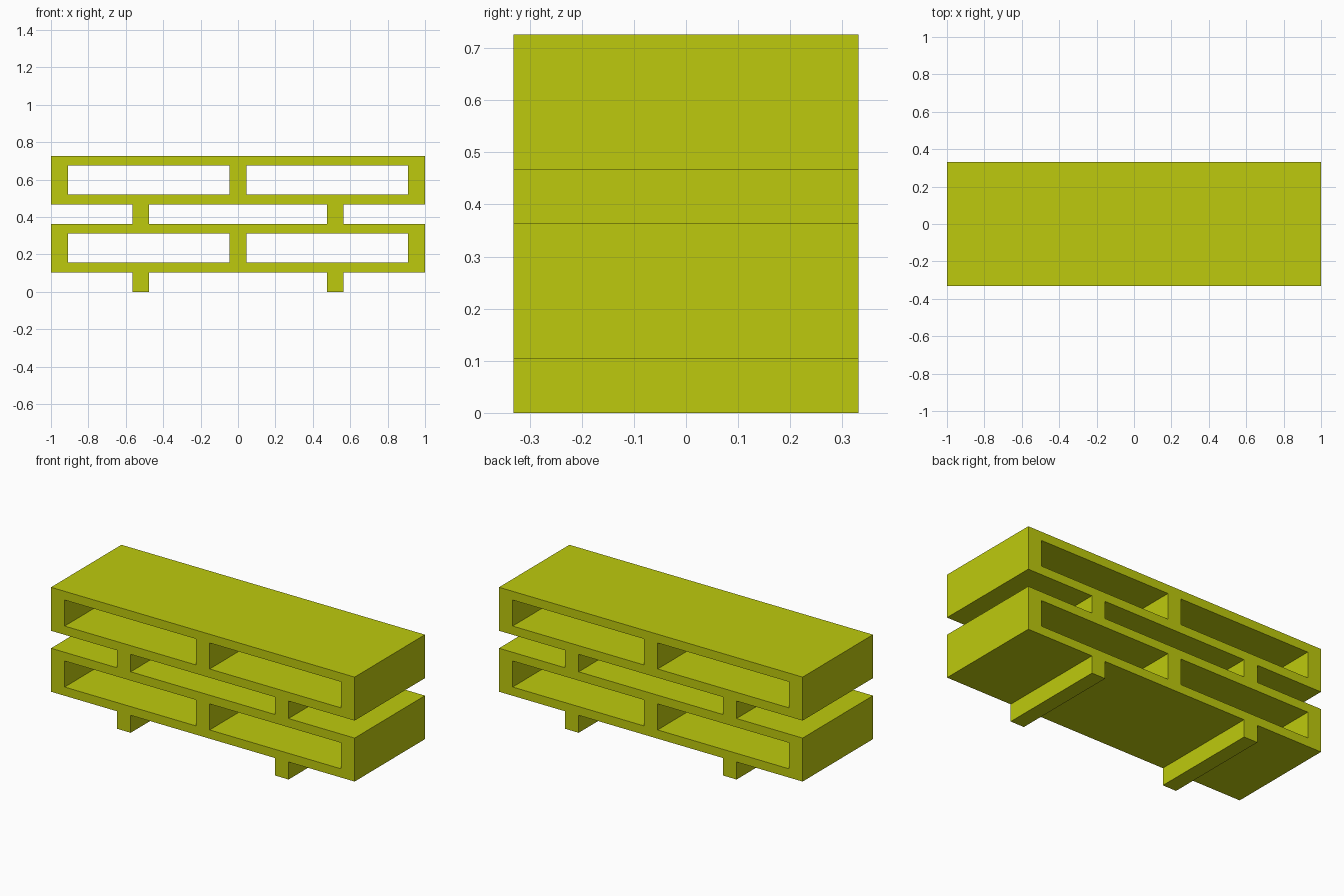
import bpy
import bmesh

if "Cube" in bpy.data.objects:
    bpy.data.objects.remove(bpy.data.objects["Cube"], do_unlink=True)

HALF_DEPTH = 0.331
FOOT_HEIGHT = 0.104
TIER_HEIGHT = 0.259
BOARD = 0.052
WALL = 0.09
FOOT_X = 0.52

lime = bpy.data.materials.new("lime_green")
lime.use_nodes = True
color = (0.515, 0.59, 0.004, 1)
lime.diffuse_color = color
lime.node_tree.nodes["Principled BSDF"].inputs["Base Color"].default_value = color


def extruded_grid(name, xs, zs, holes=()):
    """Extrude a front-facing grid of cells along y, leaving out the hole cells."""
    bm = bmesh.new()
    verts = [[bm.verts.new((x, -HALF_DEPTH, z)) for z in zs] for x in xs]
    for i in range(len(xs) - 1):
        for j in range(len(zs) - 1):
            if (i, j) not in holes:
                bm.faces.new((verts[i][j], verts[i + 1][j],
                              verts[i + 1][j + 1], verts[i][j + 1]))
    front = bm.faces[:]
    back = bmesh.ops.extrude_face_region(bm, geom=front, use_keep_orig=True)
    moved = [v for v in back["geom"] if isinstance(v, bmesh.types.BMVert)]
    bmesh.ops.translate(bm, verts=moved, vec=(0, 2 * HALF_DEPTH, 0))
    bmesh.ops.recalc_face_normals(bm, faces=bm.faces)
    mesh = bpy.data.meshes.new(name)
    bm.to_mesh(mesh)
    bm.free()
    mesh.materials.append(lime)
    obj = bpy.data.objects.new(name, mesh)
    bpy.context.collection.objects.link(obj)


# Two stacked tiers, each a double-opening frame standing on two runners
for tier, label in enumerate(("lower", "upper")):
    base = tier * (FOOT_HEIGHT + TIER_HEIGHT)
    bottom = base + FOOT_HEIGHT
    top = bottom + TIER_HEIGHT
    extruded_grid(label + "_frame",
                  (-1, WALL - 1, -WALL / 2, WALL / 2, 1 - WALL, 1),
                  (bottom, bottom + BOARD, top - BOARD, top),
                  holes={(1, 1), (3, 1)})
    for side, sign in (("left", 1), ("right", -1)):
        x = sign * FOOT_X
        extruded_grid(f"{label}_runner_{side}",
                      (x - WALL / 2, x + WALL / 2), (base, bottom))
